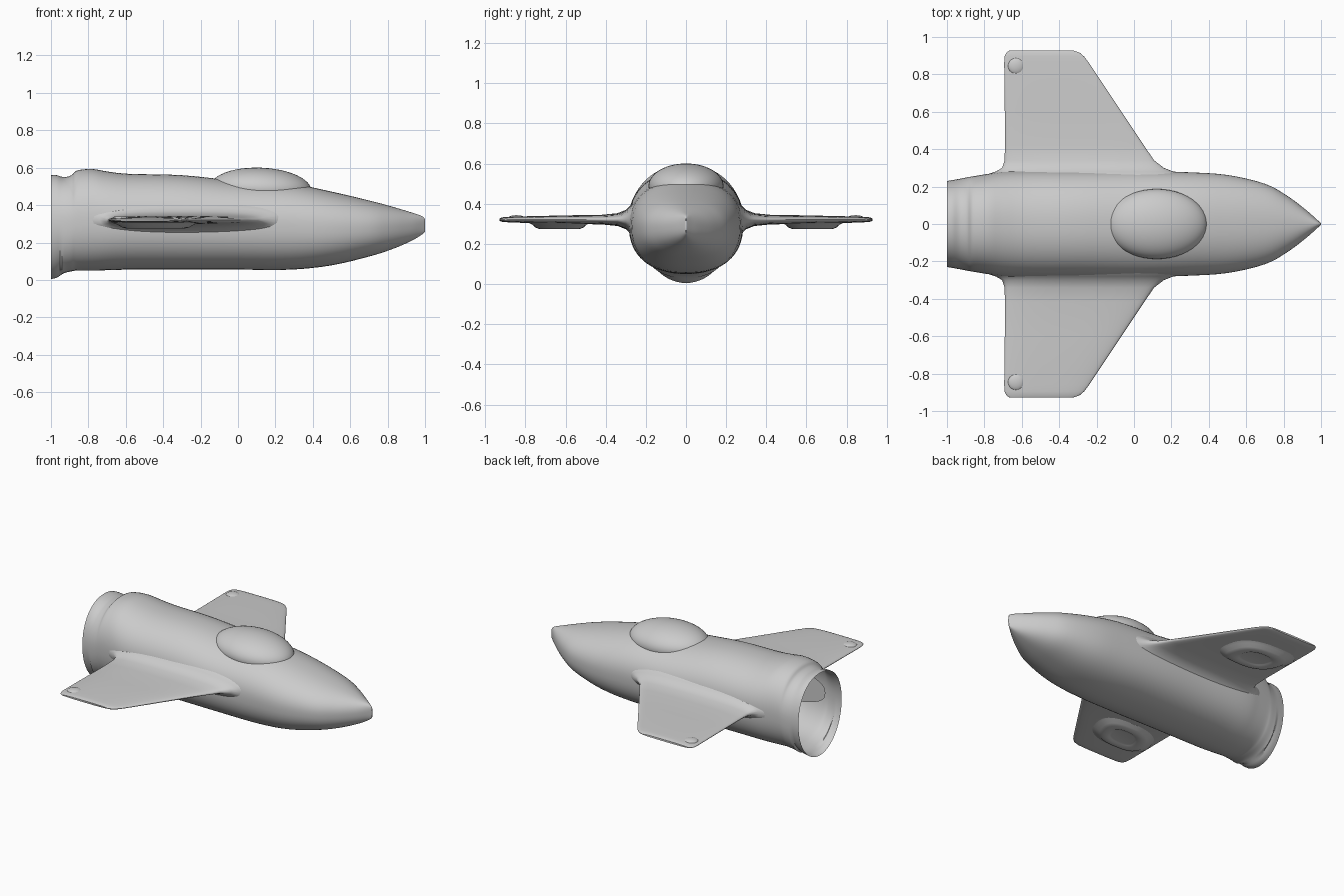
import bpy, bmesh, math
from mathutils import Vector

cube = bpy.data.objects.get("Cube")
if cube:
    bpy.data.objects.remove(cube, do_unlink=True)

grey = bpy.data.materials.new("hull grey")
grey.use_nodes = True
grey.diffuse_color = (0.6, 0.6, 0.6, 1)
grey.node_tree.nodes["Principled BSDF"].inputs["Base Color"].default_value = (0.6, 0.6, 0.6, 1)


def finish(obj, angle=50):
    obj.data.materials.append(grey)
    bpy.ops.object.select_all(action='DESELECT')
    obj.select_set(True)
    bpy.context.view_layer.objects.active = obj
    bpy.ops.object.shade_smooth_by_angle(angle=math.radians(angle))


def loft(name, rings, cap_start, cap_end, angle=50):
    """Skin a list of closed point rings."""
    bm = bmesh.new()
    loops = [[bm.verts.new(p) for p in ring] for ring in rings]
    n = len(loops[0])
    for a, b in zip(loops, loops[1:]):
        for i in range(n):
            j = (i + 1) % n
            bm.faces.new((a[i], a[j], b[j], b[i]))
    if cap_start:
        bm.faces.new(loops[0])
    if cap_end:
        bm.faces.new(loops[-1])
    bmesh.ops.recalc_face_normals(bm, faces=bm.faces)
    mesh = bpy.data.meshes.new(name)
    bm.to_mesh(mesh)
    bm.free()
    obj = bpy.data.objects.new(name, mesh)
    bpy.context.collection.objects.link(obj)
    finish(obj, angle)
    return obj


def power(v, n):
    return math.copysign(abs(v) ** (2 / n), v)


def smooth_rows(rows, steps):
    """Catmull-Rom interpolation between station rows."""
    out = []
    for k in range(len(rows) - 1):
        p0, p1, p2, p3 = (Vector(rows[min(max(k + d, 0), len(rows) - 1)]) for d in (-1, 0, 1, 2))
        for s in range(steps):
            t = s / steps
            out.append(p1 + (p2 - p0) * t / 2 + (2 * p0 - 5 * p1 + 4 * p2 - p3) * t * t / 2
                       + (3 * p1 - p0 - 3 * p2 + p3) * t ** 3 / 2)
    return out + [Vector(rows[-1])]


# Fuselage: x, bottom, top, half width; open at the tail
stations = [
    (-1, .005, .56, .23), (-.97, .012, .56, .235), (-.93, .036, .55, .242),
    (-.89, .046, .56, .25), (-.86, .05, .585, .255), (-.78, .05, .593, .268),
    (-.7, .052, .58, .28), (-.58, .055, .567, .285), (-.3, .055, .56, .285),
    (0, .055, .53, .285), (.28, .055, .515, .277), (.5, .078, .472, .262),
    (.7, .125, .425, .215), (.82, .163, .393, .15), (.92, .205, .363, .075),
    (.98, .24, .343, .022), (1, .258, .325, .004)]
SIDES = 64
hull = []
for x, low, high, width in smooth_rows(stations, 4):
    mid = low + (high - low) * .52
    belly = 2 if x < -.95 else 2.4
    ring = []
    for i in range(SIDES):
        a = math.tau * i / SIDES
        c, s = math.cos(a), math.sin(a)
        n = 2.2 if s > 0 else belly
        height = high - mid if s > 0 else mid - low
        ring.append((x, width * power(c, n), mid + height * power(s, n)))
    hull.append(ring)
loft("fuselage", hull, False, True)

# Wings with flared roots: span, trailing x, leading x, half thickness
span = [(.2, -.9, .36, .13), (.255, -.82, .28, .095), (.28, -.74, .21, .068),
        (.3, -.705, .16, .048), (.34, -.692, .108, .032), (.42, -.69, .053, .024),
        (.6, -.691, -.067, .021), (.86, -.694, -.24, .015), (.895, -.692, -.266, .013),
        (.917, -.682, -.292, .011), (.928, -.665, -.325, .006)]
for side, label in ((1, "left"), (-1, "right")):
    rings = []
    for y, back, front, half in span:
        centre, chord = (back + front) / 2, (front - back) / 2
        ring = []
        for i in range(40):
            a = math.tau * i / 40
            ring.append((centre + chord * power(math.cos(a), 2.6), side * y,
                         .321 + half * power(math.sin(a), 2.6)))
        rings.append(ring)
    loft(label + "_wing", rings, True, True)

    # Blister under the wing, with a recessed oval
    blister = []
    for scale, z in ((1.25, .306), (1.1, .297), (.95, .281), (.8, .274), (.6, .274), (.53, .279), (.45, .281)):
        ring = []
        for i in range(36):
            a = math.tau * i / 36
            u, v = power(math.cos(a), 2.6), power(math.sin(a), 2.6)
            ring.append((-.44 + .18 * scale * u - .04 * v * scale, side * (.63 + .125 * scale * v), z))
        blister.append(ring)
    loft(label + "_wing_blister", blister, False, True, 35)

    # Small raised nub at the wing tip
    bpy.ops.mesh.primitive_uv_sphere_add(segments=20, ring_count=10, location=(-.63, side * .845, .326))
    nub = bpy.context.object
    nub.name = label + "_wing_nub"
    nub.scale = (.045, .045, .017)
    finish(nub)

# Canopy bubble
bpy.ops.mesh.primitive_uv_sphere_add(segments=48, ring_count=24, location=(.122, 0, .488))
canopy = bpy.context.object
canopy.name = "canopy"
canopy.scale = (.27, .187, .112)
canopy.rotation_euler = (0, math.radians(2.5), 0)
finish(canopy)
